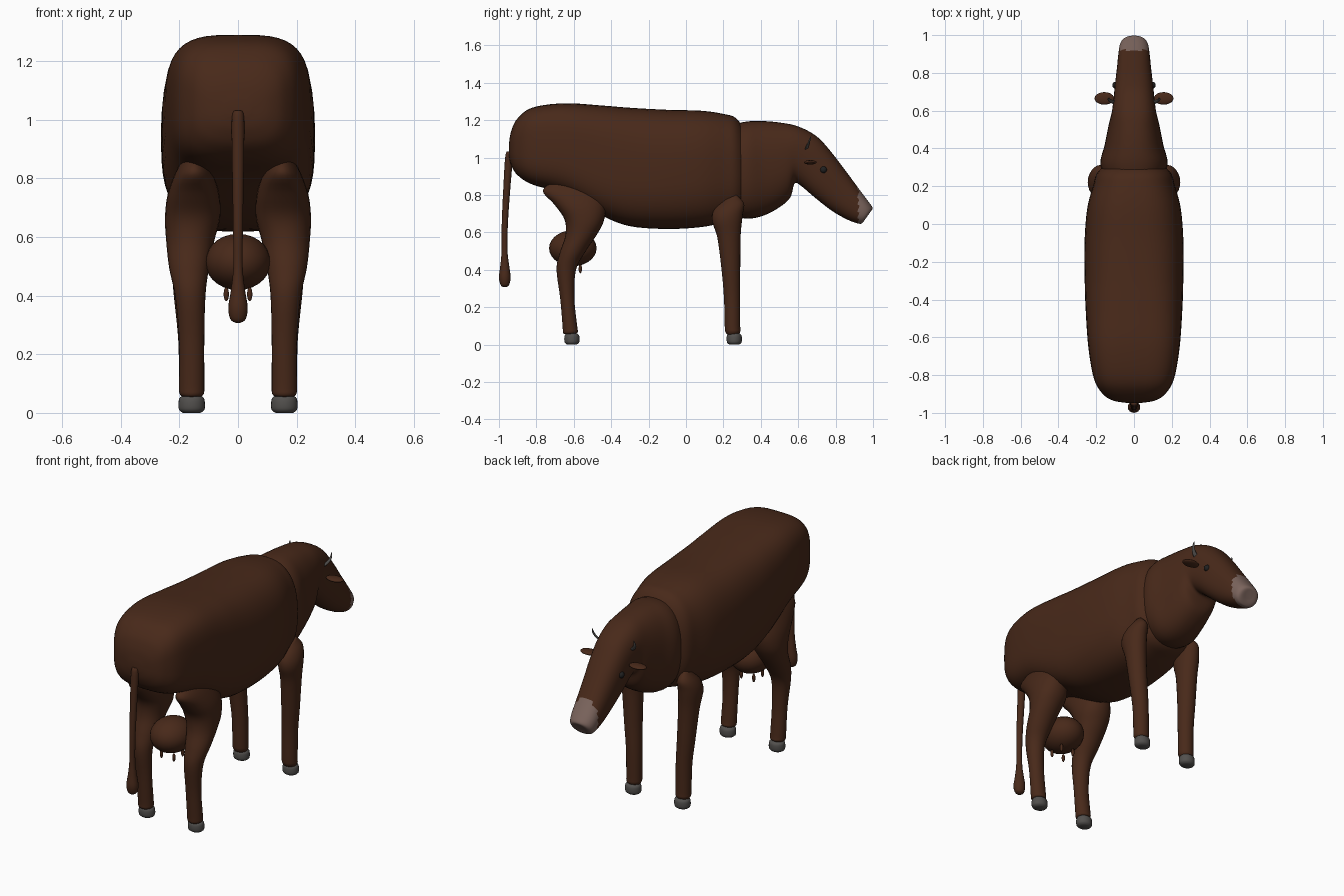
import bpy, bmesh, math
from mathutils import Vector, Matrix


def material(name, r, g, b):
    m = bpy.data.materials.new(name)
    m.diffuse_color = (r, g, b, 1)
    return m


HIDE = material("brown_hide", 0.065, 0.022, 0.010)
MUZZLE = material("pale_muzzle", 0.20, 0.13, 0.11)
HOOF = material("grey_hoof", 0.085, 0.08, 0.075)
EYE = material("dark_eye", 0.015, 0.015, 0.015)


def finish(name, bm, mat, mirror):
    bmesh.ops.recalc_face_normals(bm, faces=bm.faces[:])
    for f in bm.faces:
        f.smooth = True
    me = bpy.data.meshes.new(name)
    bm.to_mesh(me)
    bm.free()
    me.materials.append(mat)
    ob = bpy.data.objects.new(name, me)
    bpy.context.collection.objects.link(ob)
    if mirror:
        mod = ob.modifiers.new("mirror", 'MIRROR')
        mod.use_mirror_merge = False
    return ob


def spline(rows, steps):
    # smooth interpolation through all section values
    out = []
    for i in range(len(rows) - 1):
        a, b, c, d = (rows[max(i - 1, 0)], rows[i], rows[i + 1],
                      rows[min(i + 2, len(rows) - 1)])
        for s in range(steps):
            t = s / steps
            out.append([0.5 * (2 * q + (r - p) * t + (2 * p - 5 * q + 4 * r - u) * t * t
                               + (3 * q - p - 3 * r + u) * t ** 3)
                        for p, q, r, u in zip(a, b, c, d)])
    return out + [rows[-1]]


def loft(name, rows, mat=HIDE, mirror=False, sides=32, steps=5):
    # row: y1, z1, y2, z2 (ends of the section), half width, centre x, roundness
    bm = bmesh.new()
    rings = []
    for y1, z1, y2, z2, w, cx, n in spline(rows, steps):
        c = Vector((cx, (y1 + y2) / 2, (z1 + z2) / 2))
        v = Vector((0, (y1 - y2) / 2, (z1 - z2) / 2))
        ring = []
        for k in range(sides):
            a = 2 * math.pi * k / sides
            ca, sa = math.cos(a), math.sin(a)
            p = math.copysign(abs(ca) ** (2 / n), ca)
            q = math.copysign(abs(sa) ** (2 / n), sa)
            ring.append(bm.verts.new(c + Vector((w * p, 0, 0)) + v * q))
        rings.append(ring)
    for r, s in zip(rings, rings[1:]):
        for k in range(sides):
            j = (k + 1) % sides
            bm.faces.new((r[k], r[j], s[j], s[k]))
    bm.faces.new(rings[0])
    bm.faces.new(rings[-1])
    return finish(name, bm, mat, mirror)


def ball(name, centre, radii, mat=HIDE, mirror=False, rot=0):
    bm = bmesh.new()
    m = (Matrix.Translation(centre) @ Matrix.Rotation(rot, 4, 'Y')
         @ Matrix.Diagonal((*radii, 1)))
    bmesh.ops.create_uvsphere(bm, u_segments=24, v_segments=14, radius=1, matrix=m)
    return finish(name, bm, mat, mirror)


# barrel of the body, rump to shoulder
loft("body", [
    (-.947, 1.07, -.947, 1.01, .04, 0, 2.4),
    (-.935, 1.14, -.935, .96, .11, 0, 2.8),
    (-.90, 1.21, -.90, .905, .165, 0, 3.2),
    (-.82, 1.267, -.82, .855, .212, 0, 3.4),
    (-.65, 1.29, -.65, .805, .242, 0, 3.4),
    (-.45, 1.278, -.45, .69, .256, 0, 3.2),
    (-.30, 1.266, -.30, .633, .261, 0, 3),
    (-.10, 1.255, -.10, .618, .262, 0, 2.8),
    (.08, 1.25, .08, .628, .248, 0, 2.7),
    (.20, 1.233, .20, .653, .217, 0, 2.6),
    (.27, 1.208, .28, .68, .192, 0, 2.5),
    (.33, 1.12, .34, .76, .12, 0, 2.3)], sides=48)

# neck and head, tilting down toward the muzzle
head = loft("neck_and_head", [
    (.20, 1.16, .22, .70, .15, 0, 2.4),
    (.31, 1.19, .33, .673, .178, 0, 2.4),
    (.40, 1.195, .44, .70, .155, 0, 2.4),
    (.50, 1.187, .55, .775, .134, 0, 2.4),
    (.60, 1.166, .58, .86, .118, 0, 2.5),
    (.70, 1.112, .615, .848, .109, 0, 2.5),
    (.78, 1.025, .69, .785, .101, 0, 2.5),
    (.86, .92, .78, .715, .091, 0, 2.4),
    (.93, .825, .865, .667, .083, 0, 2.4),
    (.975, .765, .925, .646, .074, 0, 2.3),
    (.997, .732, .945, .652, .056, 0, 2.2),
    (.99, .715, .96, .675, .02, 0, 2)], sides=40)
head.data.materials.append(MUZZLE)
for f in head.data.polygons:
    if f.center.y > .92:
        f.material_index = 1

# legs and hooves
loft("rear_legs", [
    (-.52, .90, -.68, .89, .02, .15, 2),
    (-.45, .83, -.765, .825, .06, .15, 2),
    (-.428, .74, -.705, .75, .088, .152, 2.2),
    (-.44, .66, -.65, .67, .094, .155, 2.2),
    (-.475, .59, -.645, .585, .082, .163, 2),
    (-.535, .50, -.675, .49, .068, .167, 2),
    (-.588, .40, -.692, .40, .052, .163, 2),
    (-.597, .25, -.673, .25, .043, .158, 2),
    (-.582, .10, -.66, .10, .043, .158, 2),
    (-.578, .07, -.658, .065, .042, .158, 2),
    (-.585, .06, -.65, .055, .034, .158, 2)], mirror=True, sides=24)
loft("front_legs", [
    (.27, .80, .20, .77, .02, .175, 2),
    (.31, .755, .15, .72, .05, .18, 2),
    (.303, .69, .14, .66, .06, .185, 2),
    (.292, .58, .168, .57, .055, .18, 2),
    (.29, .40, .19, .40, .049, .17, 2),
    (.29, .25, .203, .25, .044, .16, 2),
    (.29, .10, .207, .10, .043, .158, 2),
    (.29, .07, .21, .07, .042, .158, 2),
    (.282, .055, .218, .055, .034, .158, 2)], mirror=True, sides=24)
for name, y in (("rear_hooves", -.61), ("front_hooves", .258)):
    loft(name, [
        (y + .026, 0, y - .026, 0, .030, .158, 2),
        (y + .038, .010, y - .038, .010, .043, .158, 2),
        (y + .041, .030, y - .041, .030, .045, .158, 2),
        (y + .038, .050, y - .038, .050, .042, .158, 2),
        (y + .026, .060, y - .026, .060, .030, .158, 2)],
        HOOF, mirror=True, sides=24, steps=3)

# tail with its tuft
loft("tail", [
    (-.925, 1.035, -.945, 1.03, .008, 0, 2),
    (-.925, 1.00, -.965, 1.015, .021, 0, 2),
    (-.938, .85, -.976, .85, .020, 0, 2),
    (-.952, .65, -.985, .65, .017, 0, 2),
    (-.954, .50, -.986, .50, .016, 0, 2),
    (-.945, .42, -.993, .42, .024, 0, 2),
    (-.938, .36, -1.0, .36, .033, 0, 2),
    (-.945, .32, -.992, .32, .026, 0, 2),
    (-.96, .307, -.978, .307, .008, 0, 2)], sides=16)

# udder and teats
ball("udder", (0, -.605, .515), (.112, .127, .096))
for name, y in (("rear_teats", -.645), ("front_teats", -.565)):
    ball(name, (.04, y, .405), (.009, .009, .024), mirror=True)

# ears, horns and eyes
loft("ears", [
    (.672, .978, .658, .970, .012, .095, 2),
    (.672, .978, .658, .970, .012, .10, 2)], mirror=True, sides=12, steps=2)
ball("ear_blades", (.157, .665, .974), (.052, .033, .012), mirror=True)
loft("horns", [
    (.655, 1.045, .632, 1.035, .010, .09, 2),
    (.656, 1.06, .636, 1.048, .011, .11, 2),
    (.662, 1.08, .647, 1.073, .009, .128, 2),
    (.667, 1.10, .658, 1.096, .006, .134, 2),
    (.670, 1.118, .667, 1.116, .002, .133, 2)], HOOF, mirror=True, sides=12)
ball("eyes", (.099, .735, .935), (.016, .018, .018), EYE, mirror=True)
